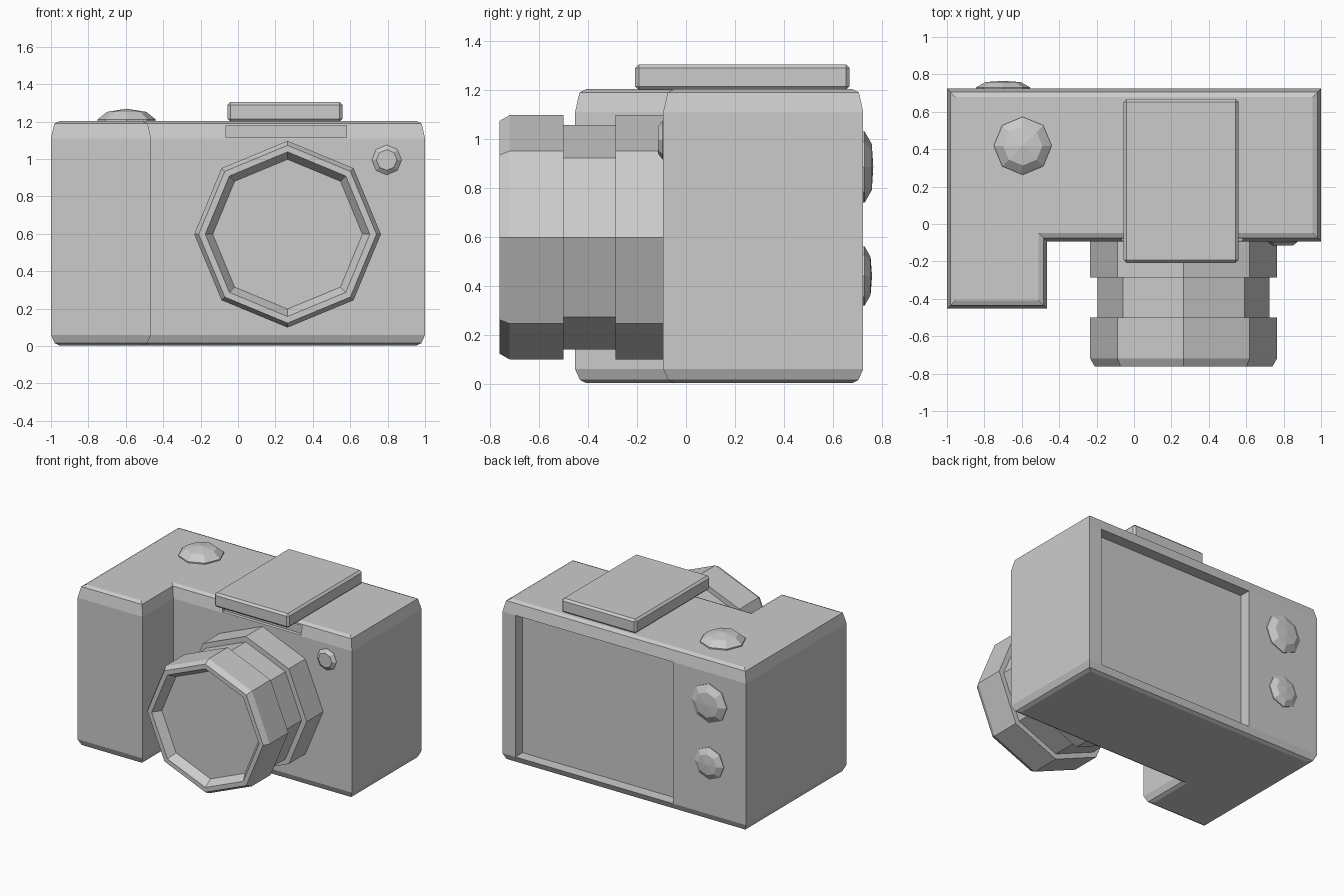
import bpy, bmesh
from math import cos, sin, pi, radians
from mathutils import Matrix, Vector

if "Cube" in bpy.data.objects:
    bpy.data.objects.remove(bpy.data.objects["Cube"])


def add_object(name, bm):
    bmesh.ops.recalc_face_normals(bm, faces=bm.faces)
    mesh = bpy.data.meshes.new(name)
    bm.to_mesh(mesh)
    bm.free()
    ob = bpy.data.objects.new(name, mesh)
    bpy.context.collection.objects.link(ob)
    return ob


def loft(name, rings, matrix=Matrix()):
    """Bridge equal-sized rings of points and cap both ends."""
    bm = bmesh.new()
    loops = [[bm.verts.new(matrix @ Vector(p)) for p in ring] for ring in rings]
    n = len(loops[0])
    for a, b in zip(loops, loops[1:]):
        for i in range(n):
            j = (i + 1) % n
            bm.faces.new((a[i], a[j], b[j], b[i]))
    bm.faces.new(loops[0][::-1])
    bm.faces.new(loops[-1])
    return add_object(name, bm)


def turned(name, centre, tilt, profile, apex=None):
    """Eight-sided turned part; profile is (radius, distance along axis)."""
    rings = [[(r * cos(k * pi / 4), r * sin(k * pi / 4), d) for k in range(8)]
             for r, d in profile]
    m = Matrix.Translation(centre) @ Matrix.Rotation(radians(tilt), 4, 'X')
    ob = loft(name, rings, m)
    if apex is not None:                      # low dome over the end cap
        bm = bmesh.new()
        bm.from_mesh(ob.data)
        end = max(bm.faces, key=lambda f: (m.inverted() @ f.calc_center_median()).z)
        tip = bmesh.ops.poke(bm, faces=[end])['verts'][0]
        tip.co = m @ Vector((0, 0, apex))
        bm.to_mesh(ob.data)
        bm.free()
    return ob


def box(name, lo, hi, bevel=0):
    bm = bmesh.new()
    lo, hi = Vector(lo), Vector(hi)
    bmesh.ops.create_cube(bm, size=1, matrix=Matrix.Translation((lo + hi) / 2)
                          @ Matrix.Diagonal((*(hi - lo), 1)))
    if bevel:
        bmesh.ops.bevel(bm, geom=bm.edges[:], offset=bevel, segments=1, affect='EDGES')
    return add_object(name, bm)


def carve(target, name, lo, hi):
    cutter = box(name, lo, hi)
    cutter.hide_render = True
    mod = target.modifiers.new(name, 'BOOLEAN')
    mod.operation = 'DIFFERENCE'
    mod.solver = 'EXACT'
    mod.object = cutter
    bpy.context.view_layer.objects.active = target
    bpy.ops.object.modifier_apply(modifier=mod.name)
    bpy.data.objects.remove(cutter)


# L-shaped body with grip: corner x, y and inward direction
corners = [(1, -.093, -1, 1), (1, .724, -1, -1), (-1, .724, 1, -1),
           (-1, -.453, 1, 1), (-.465, -.453, -1, 1), (-.465, -.093, -1, 1)]
layers = [(.003, .045), (.015, .02), (.06, 0), (1.11, 0), (1.19, .018), (1.203, .045)]
body = loft("body", [[(x + sx * i, y + sy * i, z) for x, y, sx, sy in corners]
                     for z, i in layers])

# Recessed screen on the back, shallow slot under the flash plate
carve(body, "screen_recess", (-.4, .64, .06), (.893, .9, 1.11))
carve(body, "flash_slot", (-.065, -.2, 1.115), (.58, -.065, 1.18))

# Lens barrel with waist and recessed glass
turned("lens", (.265, 0, .598), 90,
       [(.499, .05), (.499, .287), (.459, .287), (.459, .5), (.499, .5),
        (.499, .72), (.475, .762), (.44, .762), (.4, .7)])

# Flash plate on top
box("flash_plate", (-.055, -.208, 1.2), (.558, .668, 1.305), .015)

# Front lamp, shutter button and back buttons
turned("front_lamp", (.795, -.08, .995), 90, [(.08, 0), (.08, .015), (.055, .035)])
turned("shutter_button", (-.595, .418, 1.19), 0, [(.155, 0), (.155, .022), (.105, .062)], .079)
for name, z, r, h in (("back_button_upper", .885, .145, .055), ("back_button_lower", .44, .12, .05)):
    turned(name, (-.7, .71, z), -90, [(r, 0), (r, .02), (r * .65, h - .006)], h)
